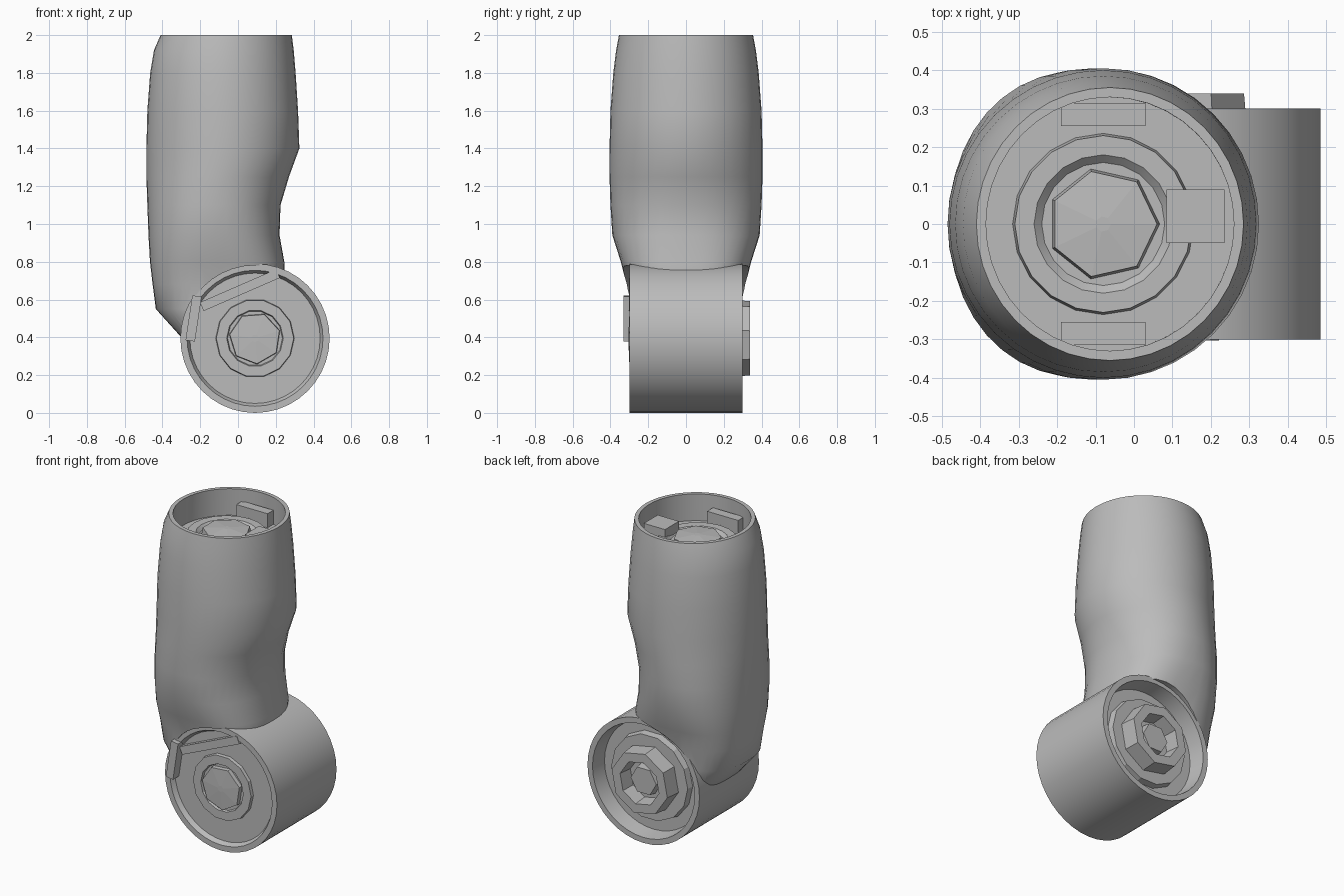
import bpy, bmesh, math
from mathutils import Vector, Matrix

cube = bpy.data.objects.get("Cube")
if cube:
    bpy.data.objects.remove(cube, do_unlink=True)

grey = bpy.data.materials.new("plain grey")
grey.use_nodes = True
grey.diffuse_color = (0.5, 0.5, 0.5, 1)
grey.node_tree.nodes["Principled BSDF"].inputs["Base Color"].default_value = (0.5, 0.5, 0.5, 1)

JOINT = Vector((0.09, 0, 0.395))
TUBE_X = -0.08


def make_object(name, bm):
    bmesh.ops.recalc_face_normals(bm, faces=bm.faces)
    mesh = bpy.data.meshes.new(name)
    bm.to_mesh(mesh)
    bm.free()
    mesh.materials.append(grey)
    ob = bpy.data.objects.new(name, mesh)
    bpy.context.collection.objects.link(ob)
    return ob


def smooth(ob, angle=35):
    bpy.ops.object.select_all(action='DESELECT')
    ob.select_set(True)
    bpy.context.view_layer.objects.active = ob
    bpy.ops.object.shade_smooth_by_angle(angle=math.radians(angle))


def loft(name, rings):
    """Skin a list of point rings and cap both ends."""
    bm = bmesh.new()
    loops = [[bm.verts.new(p) for p in ring] for ring in rings]
    n = len(loops[0])
    for a, b in zip(loops, loops[1:]):
        for i in range(n):
            j = (i + 1) % n
            bm.faces.new((a[i], a[j], b[j], b[i]))
    bm.faces.new(loops[0])
    bm.faces.new(loops[-1])
    return make_object(name, bm)


def oval(z, x0, x1, half_y, power, n=40):
    """Rounded-square ring at height z."""
    ring = []
    for i in range(n):
        c, s = math.cos(math.tau * i / n), math.sin(math.tau * i / n)
        x = math.copysign(abs(c) ** (2 / power), c)
        y = math.copysign(abs(s) ** (2 / power), s)
        ring.append(((x0 + x1) / 2 + x * (x1 - x0) / 2, y * half_y, z))
    return ring


def turned(name, profile, sides=40, along_y=True, turn=0.0):
    """Turn a (radius, position) profile about the joint axis or the tube axis."""
    rings = []
    for r, p in profile:
        ring = []
        for i in range(sides):
            a = turn + math.tau * i / sides
            u, v = r * math.cos(a), r * math.sin(a)
            ring.append((JOINT.x + u, p, JOINT.z + v) if along_y else (TUBE_X + u, v, p))
        rings.append(ring)
    return loft(name, rings)


def block(name, centre, size, tilt=0.0):
    bm = bmesh.new()
    m = Matrix.Translation(centre) @ Matrix.Rotation(tilt, 4, 'Y') @ Matrix.Diagonal((*size, 1))
    bmesh.ops.create_cube(bm, size=1, matrix=m)
    return make_object(name, bm)


# Arm shell: height, back x, front x, half width, squareness
sections = [
    (0.40, -0.30, 0.10, 0.29, 2.8),
    (0.55, -0.435, 0.20, 0.30, 2.6),
    (0.68, -0.452, 0.25, 0.315, 2.7),
    (0.80, -0.466, 0.245, 0.345, 2.7),
    (0.94, -0.474, 0.22, 0.39, 2.3),
    (1.10, -0.48, 0.225, 0.40, 2.15),
    (1.25, -0.485, 0.27, 0.405, 2),
    (1.40, -0.485, 0.325, 0.405, 2),
    (1.60, -0.48, 0.318, 0.40, 2),
    (1.80, -0.465, 0.305, 0.385, 2),
    (1.92, -0.445, 0.295, 0.37, 2),
    (2.00, -0.41, 0.285, 0.355, 2),
    (2.00, -0.385, 0.26, 0.33, 2),
    (1.83, -0.39, 0.26, 0.33, 2),
]
shell = loft("arm_shell", [oval(*s) for s in sections])

# Clear the joint housing out of the shell
cutter = turned("joint_cutter", [(0.386, -0.7), (0.386, 0.7)])
cutter.hide_render = True
cut = shell.modifiers.new("joint_cut", 'BOOLEAN')
cut.operation = 'DIFFERENCE'
cut.solver = 'EXACT'
cut.object = cutter
bpy.context.view_layer.objects.active = shell
bpy.ops.object.modifier_apply(modifier=cut.name)
bpy.data.objects.remove(cutter, do_unlink=True)
smooth(shell)

# Joint housing with recessed faces
smooth(turned("joint_housing", [
    (0.05, -0.27), (0.345, -0.27), (0.36, -0.30), (0.395, -0.30),
    (0.395, 0.30), (0.36, 0.30), (0.345, 0.20), (0.05, 0.20)]))

# Front hub
turned("front_hub_ring", [(0.21, -0.26), (0.205, -0.29), (0.15, -0.29), (0.145, -0.275)], 14)
turned("front_hub", [(0.14, -0.26), (0.135, -0.30), (0.02, -0.305)], 7, turn=0.3)

# Back hub
turned("back_hub_disc", [(0.28, 0.19), (0.27, 0.24), (0.05, 0.24)], 14)
turned("back_hub_ring", [(0.21, 0.23), (0.20, 0.34), (0.14, 0.34), (0.13, 0.25)], 8, turn=0.2)
turned("back_hub", [(0.10, 0.23), (0.09, 0.30), (0.02, 0.30)], 6)

# Front ledge and side clip on the housing
block("front_ledge", (0.01, -0.285, 0.65), (0.44, 0.035, 0.05), -0.41)
block("side_clip", (-0.235, -0.30, 0.50), (0.05, 0.06, 0.24), 0.15)

# Socket at the top of the arm
smooth(turned("socket_disc", [(0.24, 1.80), (0.23, 1.87), (0.18, 1.87), (0.16, 1.85), (0.02, 1.85)],
              20, along_y=False))
turned("socket_hub", [(0.15, 1.83), (0.14, 1.89), (0.02, 1.90)], 7, along_y=False)
for side, label in ((-1, "front"), (1, "back")):
    block(label + "_latch", (TUBE_X, side * 0.285, 1.87), (0.22, 0.06, 0.10))
block("socket_plug", (0.16, 0.02, 1.87), (0.15, 0.14, 0.10))
